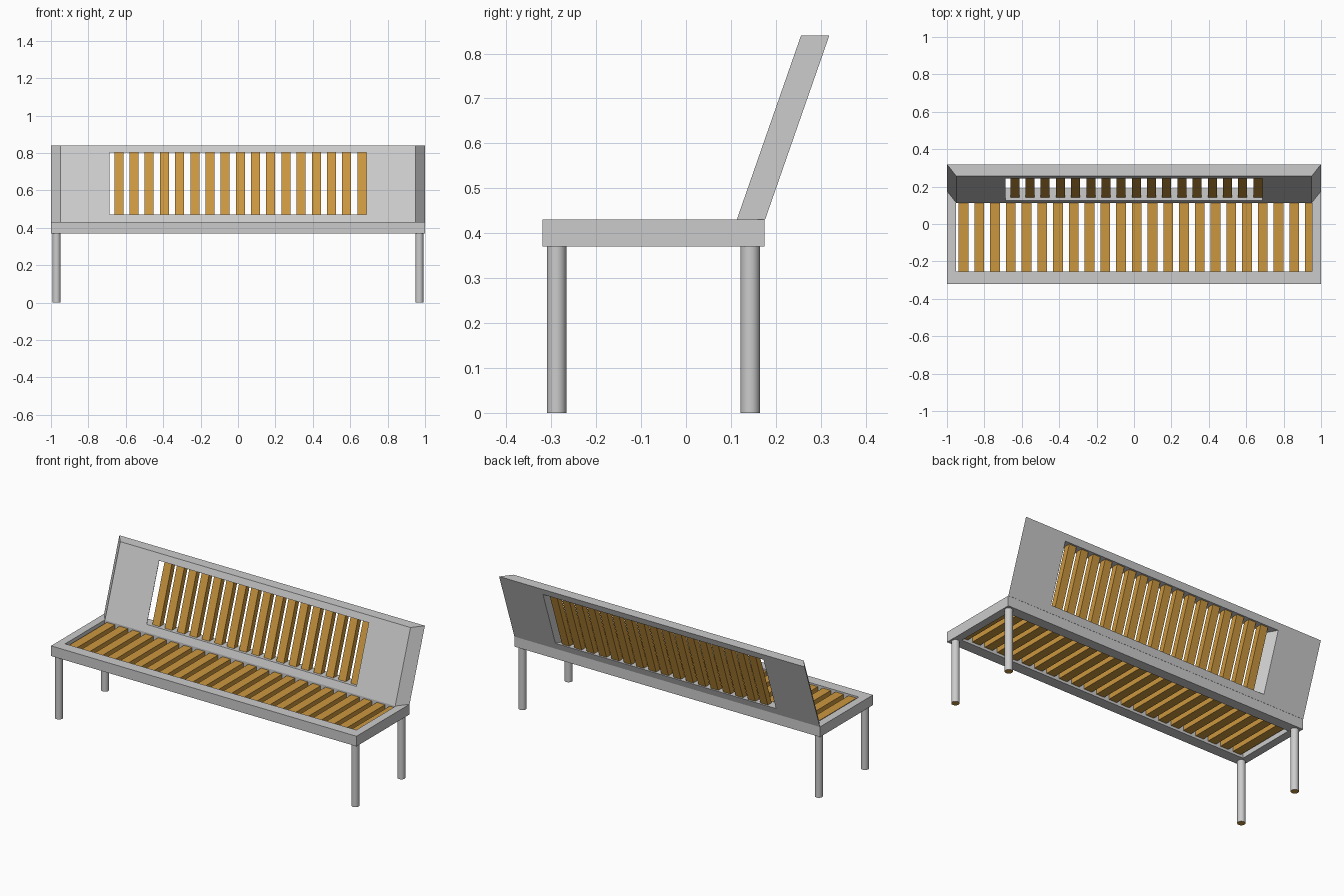
import bpy, bmesh, math

if "Cube" in bpy.data.objects:
    bpy.data.objects.remove(bpy.data.objects["Cube"])

wood = bpy.data.materials.new("wood")
wood.diffuse_color = (0.6, 0.31, 0.05, 1)
wood.use_nodes = True
wood.node_tree.nodes["Principled BSDF"].inputs["Base Color"].default_value = wood.diffuse_color

SEAT_TOP, BACK_TOP = 0.43, 0.84
LEAN = 0.143 / (BACK_TOP - SEAT_TOP)      # back shift in y per unit of z


def finish(name, bm, mats=()):
    bmesh.ops.recalc_face_normals(bm, faces=bm.faces)
    me = bpy.data.meshes.new(name)
    bm.to_mesh(me)
    bm.free()
    for m in mats:
        me.materials.append(m)
    ob = bpy.data.objects.new(name, me)
    bpy.context.collection.objects.link(ob)
    return ob


def ring_frame(name, outer_a, inner_a, outer_b, inner_b):
    """Closed frame with a window: four loops of corners, a = one face, b = the other."""
    bm = bmesh.new()
    loops = [[bm.verts.new(p) for p in lp] for lp in (outer_a, inner_a, inner_b, outer_b)]
    for k in range(4):
        p, q = loops[k], loops[(k + 1) % 4]
        for i in range(4):
            j = (i + 1) % 4
            bm.faces.new((p[i], p[j], q[j], q[i]))
    return finish(name, bm)


def flat_rect(x, y0, y1, z):
    return [(-x, y0, z), (x, y0, z), (x, y1, z), (-x, y1, z)]


def lean_rect(x, z0, z1, off):
    y = lambda z: 0.113 + off + (z - SEAT_TOP) * LEAN
    return [(-x, y(z0), z0), (x, y(z0), z0), (x, y(z1), z1), (-x, y(z1), z1)]


def slats(name, count, start, pitch, width, limit, profile):
    """Row of slats sharing one side profile of (y, z) points."""
    bm = bmesh.new()
    for i in range(count):
        x0 = start + i * pitch
        x1 = min(x0 + width, limit)
        a = [bm.verts.new((x0, y, z)) for y, z in profile]
        b = [bm.verts.new((x1, y, z)) for y, z in profile]
        bm.faces.new(a)
        bm.faces.new(b[::-1])
        for k in range(4):
            n = (k + 1) % 4
            bm.faces.new((a[k], b[k], b[n], a[n]))
    return finish(name, bm, [wood])


# seat frame and its slats
ring_frame("seat_frame",
           flat_rect(1, -0.32, 0.175, SEAT_TOP), flat_rect(0.953, -0.255, 0.113, SEAT_TOP),
           flat_rect(1, -0.32, 0.175, 0.37), flat_rect(0.953, -0.255, 0.113, 0.37))
slats("seat_slats", 23, -0.938, 0.0842, 0.053, 0.953,
      [(-0.255, 0.385), (0.113, 0.385), (0.113, 0.42), (-0.255, 0.42)])

# leaning back frame, wider at the rear than at the front, and its slats
ring_frame("back_frame",
           lean_rect(0.95, SEAT_TOP, BACK_TOP, 0), lean_rect(0.686, 0.47, 0.803, 0),
           lean_rect(1, SEAT_TOP, BACK_TOP, 0.063), lean_rect(0.722, 0.47, 0.803, 0.063))
front = [p[1:] for p in lean_rect(1, 0.47, 0.803, 0.016)[1:3]]
rear = [p[1:] for p in lean_rect(1, 0.47, 0.803, 0.052)[1:3]]
slats("back_slats", 17, -0.661, 0.0812, 0.048, 0.70, front + rear[::-1])

# round legs with wooden undersides
for label, y in (("front", -0.288), ("rear", 0.143)):
    for side, x in (("left", -0.97), ("right", 0.97)):
        bm = bmesh.new()
        bmesh.ops.create_cone(bm, cap_ends=True, segments=32, radius1=0.0215,
                              radius2=0.0215, depth=0.37)
        bmesh.ops.translate(bm, verts=bm.verts, vec=(x, y, 0.185))
        for f in bm.faces:
            f.smooth = len(f.verts) == 4
            if len(f.verts) > 4 and f.calc_center_median().z < 0.1:
                f.material_index = 1
        finish(f"{label}_{side}_leg", bm, [None, wood])
